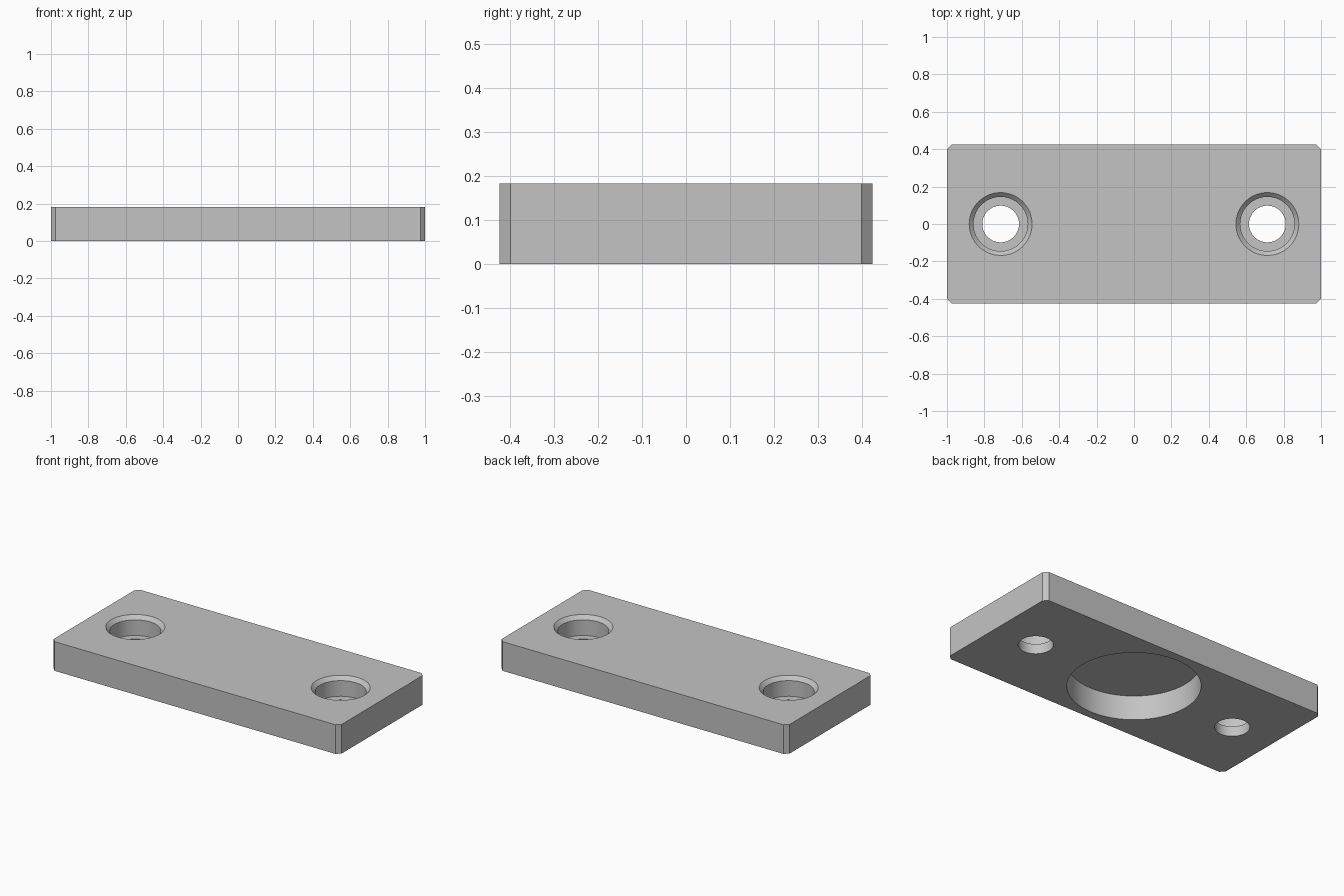
import bpy
import bmesh
import math

LENGTH, WIDTH, HEIGHT = 2.0, 0.85, 0.183
CORNER = 0.025
HOLE_X = 0.713
SEGMENTS = 96

cube = bpy.data.objects.get("Cube")
if cube:
    bpy.data.objects.remove(cube, do_unlink=True)


def add_object(name, bm):
    bmesh.ops.recalc_face_normals(bm, faces=bm.faces)
    mesh = bpy.data.meshes.new(name)
    bm.to_mesh(mesh)
    bm.free()
    obj = bpy.data.objects.new(name, mesh)
    bpy.context.collection.objects.link(obj)
    return obj


def turned_cutter(name, x, profile):
    """Solid of revolution about a vertical axis, from (radius, z) points."""
    bm = bmesh.new()
    angles = [math.tau * i / SEGMENTS for i in range(SEGMENTS)]
    rings = [[bm.verts.new((x + r * math.cos(a), r * math.sin(a), z)) for a in angles]
             for r, z in profile]
    for low, high in zip(rings, rings[1:]):
        for i in range(SEGMENTS):
            j = (i + 1) % SEGMENTS
            bm.faces.new((low[i], low[j], high[j], high[i]))
    bm.faces.new(rings[0])
    bm.faces.new(rings[-1])
    obj = add_object(name, bm)
    obj.hide_render = True
    return obj


# Flat plate with chamfered vertical corners
bm = bmesh.new()
bmesh.ops.create_cube(bm, size=1)
for v in bm.verts:
    v.co = (v.co.x * LENGTH, v.co.y * WIDTH, (v.co.z + 0.5) * HEIGHT)
uprights = [e for e in bm.edges if abs(e.verts[0].co.z - e.verts[1].co.z) > 0.1]
bmesh.ops.bevel(bm, geom=uprights, offset=CORNER, offset_type='OFFSET',
                segments=1, affect='EDGES')
for v in bm.verts:  # equal setback on both sides of each corner
    for axis, half in ((0, LENGTH / 2), (1, WIDTH / 2)):
        if abs(v.co[axis]) < half - 0.001:
            v.co[axis] = math.copysign(half - CORNER, v.co[axis])
plate = add_object("mounting_plate", bm)

# Counterbored screw holes with a chamfered mouth, and the blind round pocket below
screw_profile = [(0.098, -0.1), (0.098, 0.062), (0.145, 0.062), (0.145, HEIGHT - 0.023),
                 (0.168, HEIGHT), (0.168, HEIGHT + 0.1)]
cutters = [turned_cutter("left_screw_hole_cutter", HOLE_X, screw_profile),
           turned_cutter("right_screw_hole_cutter", -HOLE_X, screw_profile),
           turned_cutter("pocket_cutter", 0, [(0.373, -0.1), (0.373, 0.152)])]

bpy.ops.object.select_all(action='DESELECT')
bpy.context.view_layer.objects.active = plate
plate.select_set(True)
for cutter in cutters:
    mod = plate.modifiers.new(cutter.name, 'BOOLEAN')
    mod.operation = 'DIFFERENCE'
    mod.solver = 'EXACT'
    mod.object = cutter
    bpy.ops.object.modifier_apply(modifier=mod.name)
    bpy.data.objects.remove(cutter, do_unlink=True)

# Plain grey finish
grey = bpy.data.materials.new("plain_grey")
grey.use_nodes = True
colour = (0.55, 0.55, 0.55, 1)
grey.diffuse_color = colour
grey.node_tree.nodes["Principled BSDF"].inputs["Base Color"].default_value = colour
plate.data.materials.clear()
plate.data.materials.append(grey)

bpy.ops.object.shade_smooth_by_angle(angle=math.radians(25))
